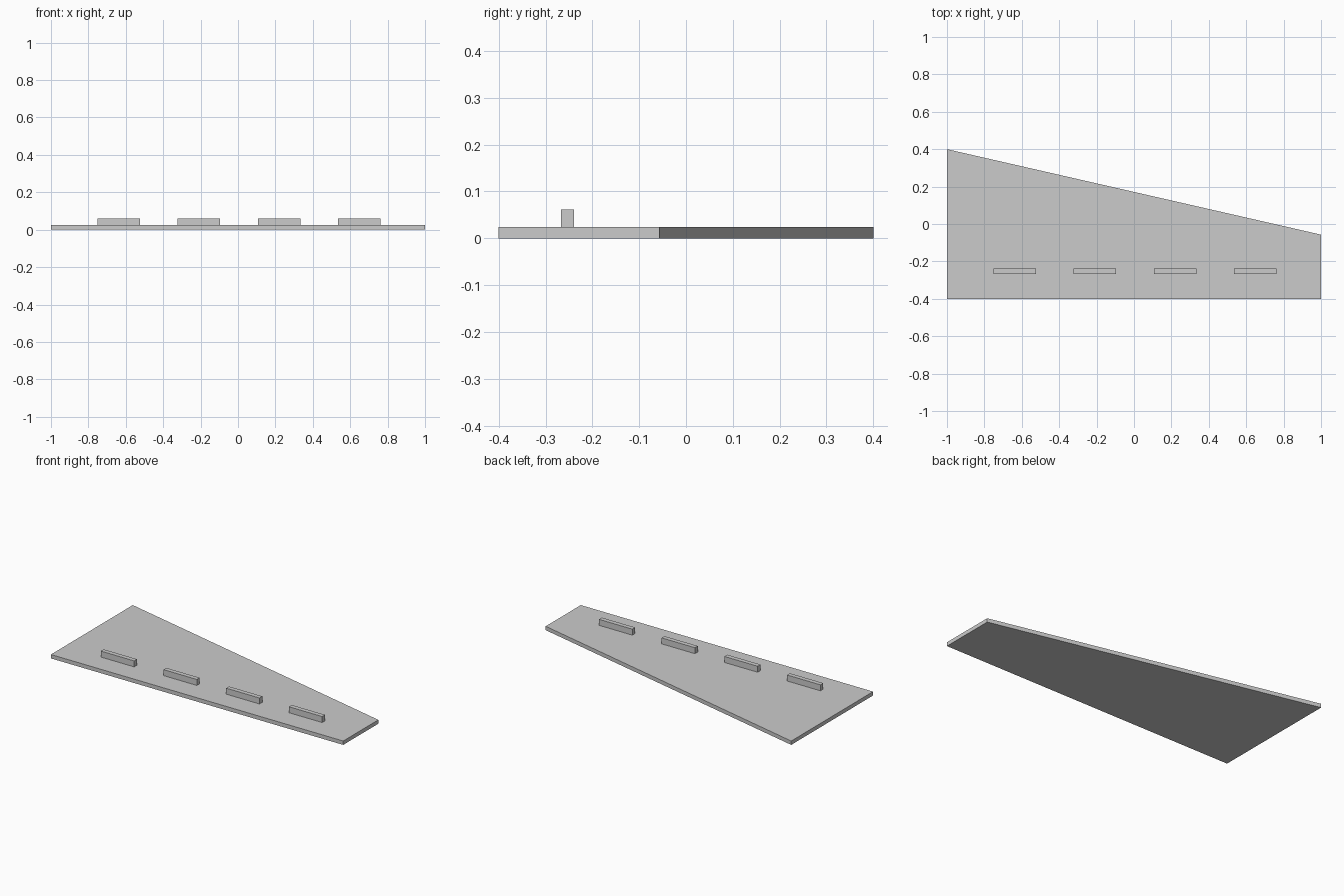
import bpy
import bmesh

cube = bpy.data.objects.get("Cube")
if cube:
    bpy.data.objects.remove(cube, do_unlink=True)

# One plain grey for every part
grey = bpy.data.materials.new("light_grey")
grey.use_nodes = True
colour = (0.6, 0.6, 0.6, 1.0)
grey.diffuse_color = colour
grey.node_tree.nodes["Principled BSDF"].inputs["Base Color"].default_value = colour


def prism(name, outline, bottom, top):
    """Extrude a flat outline (counter-clockwise) from bottom to top."""
    bm = bmesh.new()
    face = bm.faces.new([bm.verts.new((x, y, bottom)) for x, y in outline])
    result = bmesh.ops.extrude_face_region(bm, geom=[face])
    for item in result["geom"]:
        if isinstance(item, bmesh.types.BMVert):
            item.co.z = top
    bmesh.ops.recalc_face_normals(bm, faces=bm.faces)
    mesh = bpy.data.meshes.new(name)
    bm.to_mesh(mesh)
    bm.free()
    mesh.materials.append(grey)
    obj = bpy.data.objects.new(name, mesh)
    bpy.context.collection.objects.link(obj)
    return obj


# Tapered base plate with a slanted back edge
thickness = 0.024
prism("base_plate", [(-1, -0.4), (1, -0.4), (1, -0.057), (-1, 0.4)], 0, thickness)

# Row of four raised bars along the front
width, pitch, first = 0.228, 0.429, -0.638
front, back = -0.267, -0.239
for i in range(4):
    x0 = first + i * pitch - width / 2
    x1 = x0 + width
    prism(f"raised_bar_{i + 1}",
          [(x0, front), (x1, front), (x1, back), (x0, back)], thickness, 0.061)
